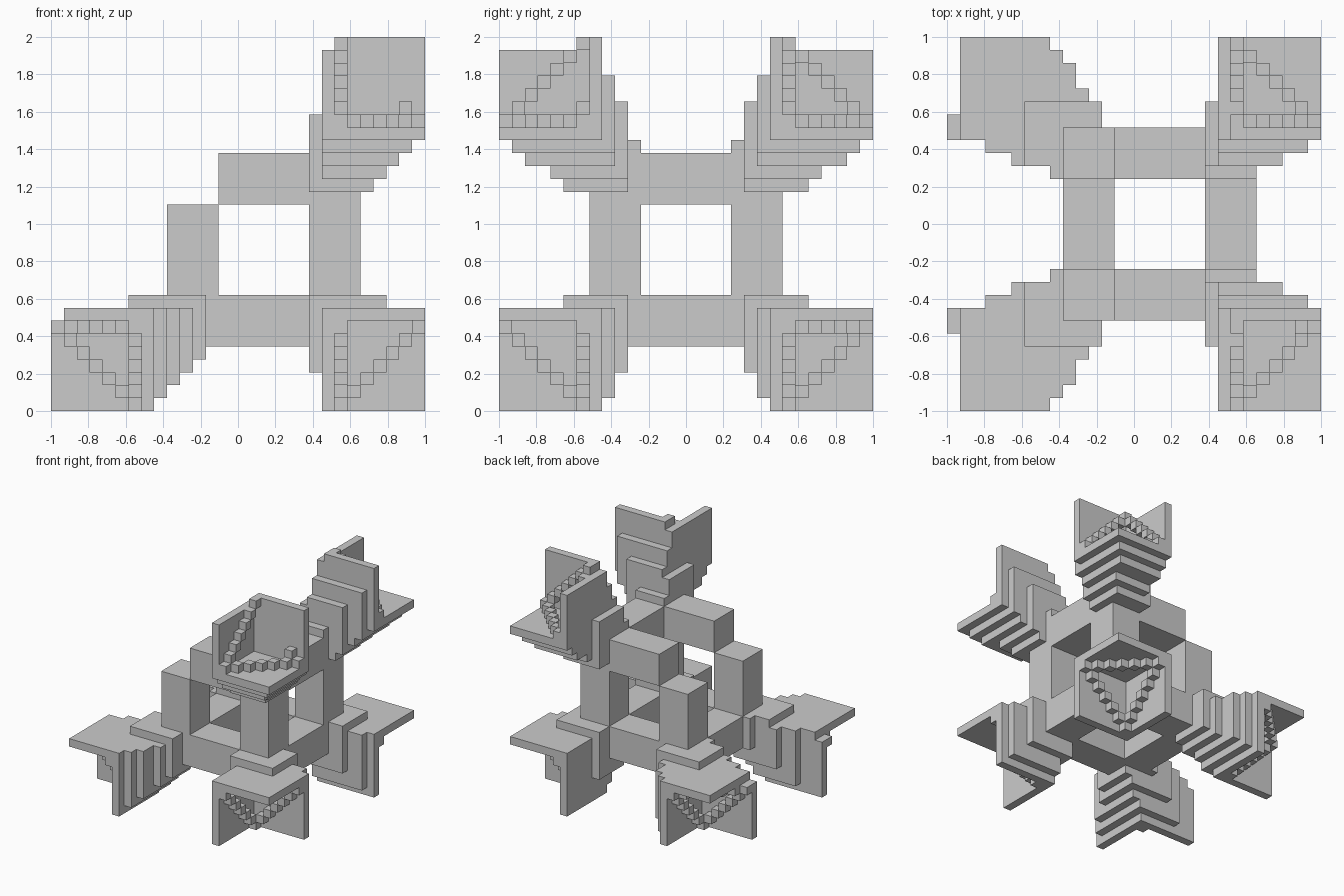
import bpy, bmesh
from itertools import product
from mathutils import Vector

if "Cube" in bpy.data.objects:
    bpy.data.objects.remove(bpy.data.objects["Cube"])

N = 29                 # the model sits on a 29-cell block grid
U = 2 / N
taken = set()          # cells already used, so parts never overlap


def box(lo, hi):
    return set(product(*(range(a, b) for a, b in zip(lo, hi))))


def build(name, cells):
    """Skin a set of grid cells with their outer faces only."""
    cells = cells - taken
    taken.update(cells)
    bm = bmesh.new()
    verts = {}

    def vert(p):
        if p not in verts:
            verts[p] = bm.verts.new((p[0] * U - 1, p[1] * U - 1, p[2] * U))
        return verts[p]

    for c in sorted(cells):
        for axis, side in product(range(3), (0, 1)):
            n = list(c)
            n[axis] += 2 * side - 1
            if tuple(n) in cells:
                continue
            b, d = (axis + 1) % 3, (axis + 2) % 3
            loop = []
            for i, j in ((0, 0), (1, 0), (1, 1), (0, 1)):
                p = list(c)
                p[axis] += side
                p[b] += i
                p[d] += j
                loop.append(vert(tuple(p)))
            bm.faces.new(loop if side else loop[::-1])
    bmesh.ops.dissolve_limit(bm, angle_limit=0.01, verts=bm.verts, edges=bm.edges)
    mesh = bpy.data.meshes.new(name)
    bm.to_mesh(mesh)
    bm.free()
    ob = bpy.data.objects.new(name, mesh)
    bpy.context.collection.objects.link(ob)


def shell(lo, hi):
    """Three one-cell plates meeting at the inner corner lo."""
    out = set()
    for axis in range(3):
        h = list(hi)
        h[axis] = lo[axis] + 1
        out |= box(lo, h)
    return out


def stair(axis):
    """Diagonal run of small blocks lying on one plate."""
    out = set()
    for i in range(22, 29):
        p = [i, 50 - i]
        p.insert(axis, 22)
        out.add(tuple(p))
    return out


# cube frame: twelve bars, with the upper left bar left out
F0, F1 = (9, 7, 5), (24, 22, 20)
frame = set()
for axis in range(3):
    for ends in product((0, 1), repeat=2):
        lo, hi = list(F0), list(F1)
        for k, e in zip([a for a in range(3) if a != axis], ends):
            if e:
                lo[k] = F1[k] - 4
            else:
                hi[k] = F0[k] + 4
        frame |= box(lo, hi)
frame -= box((9, 7, 16), (13, 22, 20))

# nested plates in outward corner coordinates: short and long versions
short = (shell((21, 21, 21), (29, 29, 29)) | box((21, 20, 21), (28, 21, 28))
         | shell((20, 19, 20), (26, 24, 26)))
long = shell((21, 21, 21), (29, 29, 28)) | box((22, 21, 28), (29, 22, 29))
for lo, hi in (((21, 20, 20), (28, 28, 26)), ((21, 20, 19), (27, 27, 25)),
               ((21, 19, 18), (26, 25, 24)), ((20, 19, 17), (25, 24, 23))):
    long |= shell(lo, hi)
long |= box((20, 18, 17), (24, 19, 21))

# six corners: (right?, back?, top?)
for right, back, top in ((1, 0, 0), (1, 1, 0), (1, 0, 1), (1, 1, 1), (0, 0, 0), (0, 1, 0)):
    if right and not top:
        plates = short
    elif right:
        plates = long
    else:
        plates = {(z, y, x) for x, y, z in long}
    steps = [stair(0), stair(1), stair(2)]
    if right and not back:                 # front right corners have broken triangles
        if top:
            steps[1] = {(27, 22, 23)}
        else:
            steps[2] = set()

    def place(cells):
        return {tuple(v if out else N - 1 - v for v, out in zip(c, (right, back, top)))
                for c in cells}

    tag = "_".join((("bottom", "top")[top], ("front", "back")[back], ("left", "right")[right]))
    build("corner_plates_" + tag, place(plates))
    build("corner_steps_" + tag, place(set().union(*steps)))

build("cube_frame", frame)
